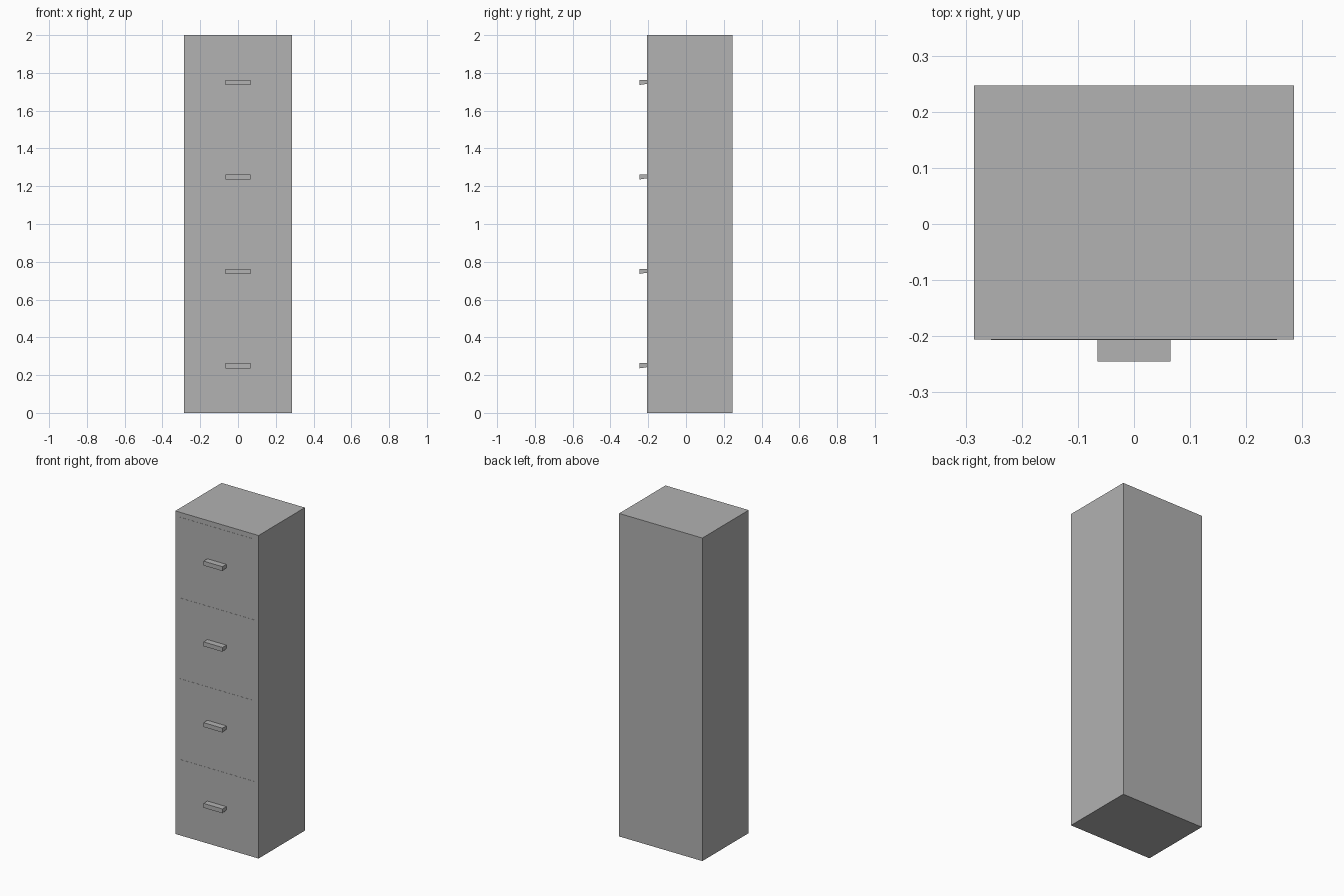
import bpy
import bmesh

cube = bpy.data.objects.get("Cube")
if cube:
    bpy.data.objects.remove(cube, do_unlink=True)

# One grey painted metal for the whole cabinet
GREY = (0.445, 0.445, 0.445, 1.0)
metal = bpy.data.materials.new("grey_metal")
metal.use_nodes = True
metal.diffuse_color = GREY
metal.node_tree.nodes["Principled BSDF"].inputs["Base Color"].default_value = GREY


def prism(name, half_width, profile):
    """Extrude a (y, z) side profile across x."""
    bm = bmesh.new()
    face = bm.faces.new([bm.verts.new((-half_width, y, z)) for y, z in profile])
    extruded = bmesh.ops.extrude_face_region(bm, geom=[face])["geom"]
    verts = [v for v in extruded if isinstance(v, bmesh.types.BMVert)]
    bmesh.ops.translate(bm, verts=verts, vec=(2 * half_width, 0, 0))
    bmesh.ops.recalc_face_normals(bm, faces=bm.faces)
    mesh = bpy.data.meshes.new(name)
    bm.to_mesh(mesh)
    bm.free()
    mesh.materials.append(metal)
    obj = bpy.data.objects.new(name, mesh)
    bpy.context.collection.objects.link(obj)
    return obj


def slab(name, half_width, y0, y1, z0, z1):
    return prism(name, half_width, [(y0, z0), (y1, z0), (y1, z1), (y0, z1)])


HALF_WIDTH, BACK, SEAM, FRONT = 0.285, 0.247, -0.2, -0.206
HEIGHT, DRAWERS, MARGIN = 2.0, 4, 0.03
PITCH = HEIGHT / DRAWERS

# Cabinet shell and its thin front frame
slab("cabinet_body", HALF_WIDTH, SEAM, BACK, 0, HEIGHT)
slab("front_frame", HALF_WIDTH, FRONT, SEAM, 0, HEIGHT)

# Drawers: a barely raised panel with a wedge pull handle
for i in range(DRAWERS):
    low = i * PITCH
    mid = low + PITCH / 2
    slab(f"drawer_panel_{i + 1}", HALF_WIDTH - MARGIN, FRONT - 0.001, FRONT,
         low + MARGIN, low + PITCH - MARGIN)
    prism(f"drawer_handle_{i + 1}", 0.065, [
        (FRONT, mid - 0.008), (FRONT, mid + 0.013),
        (-0.245, mid + 0.013), (-0.245, mid - 0.014)])
